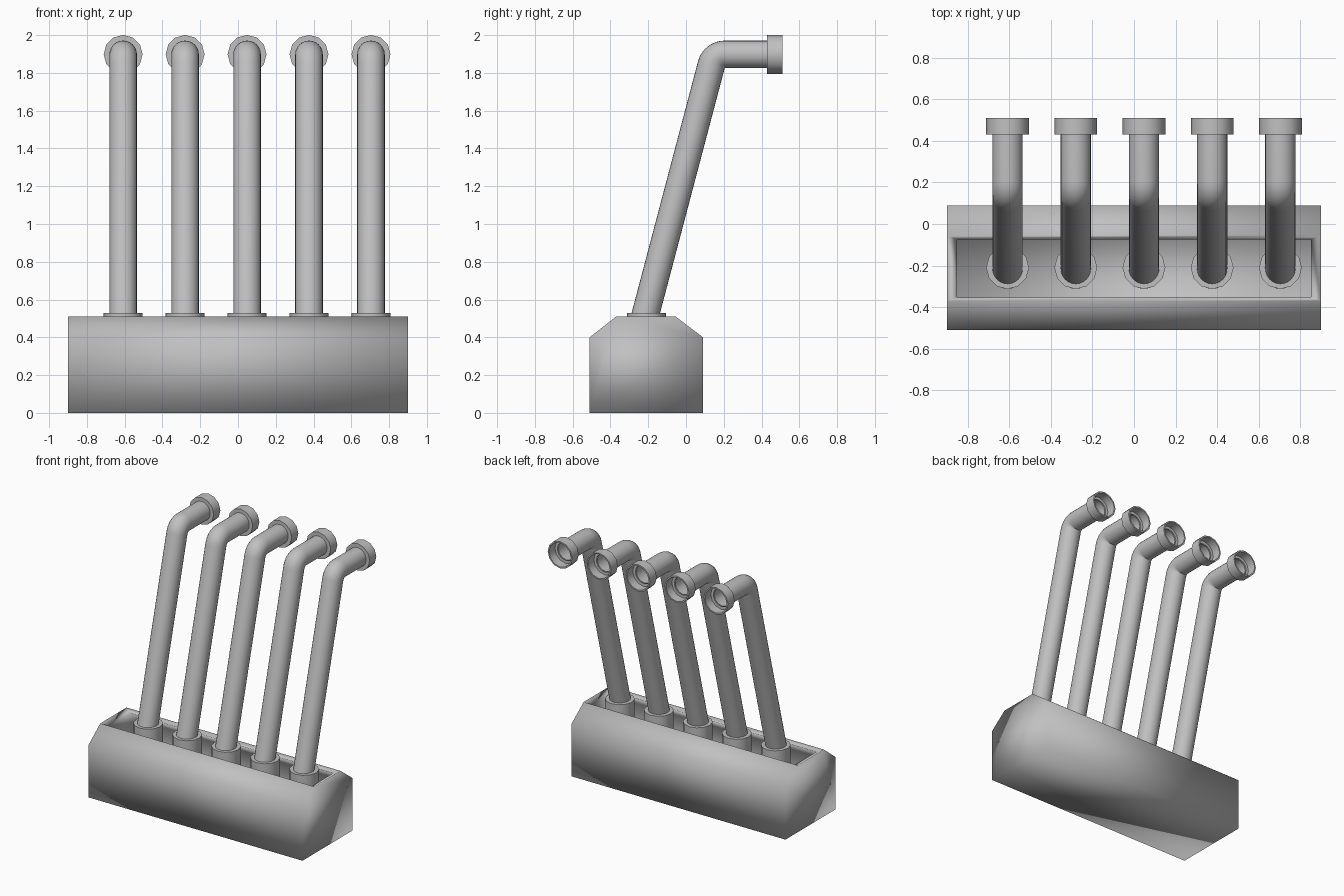
import bpy, bmesh, math
from mathutils import Vector, Matrix

cube = bpy.data.objects.get("Cube")
if cube:
    bpy.data.objects.remove(cube, do_unlink=True)

grey = bpy.data.materials.new("plain grey")
grey.use_nodes = True
COLOUR = (0.53, 0.53, 0.53, 1)
grey.diffuse_color = COLOUR
grey.node_tree.nodes["Principled BSDF"].inputs["Base Color"].default_value = COLOUR


def finish(bm, name, fix_normals=False):
    if fix_normals:
        bmesh.ops.recalc_face_normals(bm, faces=bm.faces)
    mesh = bpy.data.meshes.new(name)
    bm.to_mesh(mesh)
    bm.free()
    mesh.materials.append(grey)
    obj = bpy.data.objects.new(name, mesh)
    bpy.context.collection.objects.link(obj)
    bpy.ops.object.select_all(action="DESELECT")
    obj.select_set(True)
    bpy.context.view_layer.objects.active = obj
    return obj


def skin(rings, bm):
    """Join successive closed rings of points with quads."""
    loops = [[bm.verts.new(p) for p in ring] for ring in rings]
    for a, b in zip(loops, loops[1:]):
        n = len(a)
        for i in range(n):
            j = (i + 1) % n
            bm.faces.new((a[i], a[j], b[j], b[i]))


def lathe(name, profile, matrix, sides=12):
    """Turn a (radius, height) profile around local z."""
    bm = bmesh.new()
    turn = [2 * math.pi * i / sides for i in range(sides)]
    skin([[matrix @ Vector((r * math.cos(t), r * math.sin(t), h)) for t in turn]
          for r, h in profile], bm)
    obj = finish(bm, name)
    bpy.ops.object.shade_smooth_by_angle(angle=math.radians(40))
    return obj


# Trough: chamfered, softly shaded hull with an open top and an inner wall
HALF = 0.9
section = [(0.09, 0.40), (0.09, 0), (-0.51, 0), (-0.51, 0.40)]
rim = [(-0.37, 0.51), (-0.055, 0.51)]
bm = bmesh.new()
ends = [[bm.verts.new((x, y, z)) for y, z in rim[1:] + section + rim[:1]]
        for x in (-HALF, HALF)]
for i in range(len(ends[0]) - 1):
    bm.faces.new((ends[0][i], ends[0][i + 1], ends[1][i + 1], ends[1][i]))
for end in ends:
    bm.faces.new(end)
bmesh.ops.recalc_face_normals(bm, faces=bm.faces)
# make sure the shell points outwards
floor = next(f for f in bm.faces if all(v.co.z < 0.01 for v in f.verts))
if floor.normal.z > 0:
    bmesh.ops.reverse_faces(bm, faces=bm.faces)
trough = finish(bm, "trough")
bpy.ops.object.shade_smooth()
wall = trough.modifiers.new("wall", "SOLIDIFY")
wall.thickness = 0.035
wall.offset = -1
wall.use_even_offset = True

# Shared pipe path in the y-z plane: leaning riser, tight elbow, short outlet
R = 0.073
LEAN = math.atan(0.264)
PIVOT = Vector((0, 0.205, 1.825))
OUT_Z = PIVOT.z + R
ELBOW_STEPS = 8


def pipe_rings(x, sides=24):
    stations = []
    for k in range(ELBOW_STEPS + 1):
        a = math.pi - LEAN - (math.pi / 2 - LEAN) * k / ELBOW_STEPS
        radial = Vector((0, math.cos(a), math.sin(a)))
        stations.append((PIVOT + radial * R, radial))
    riser = Vector((0, math.sin(LEAN), math.cos(LEAN)))
    foot, radial = stations[0]
    stations.insert(0, (foot - riser * (foot.z - 0.42) / riser.z, radial))
    stations.append((Vector((0, 0.44, OUT_Z)), Vector((0, 0, 1))))
    side = Vector((1, 0, 0))
    turn = [2 * math.pi * i / sides for i in range(sides)]
    return [[c + Vector((x, 0, 0)) + (side * math.cos(t) + n * math.sin(t)) * R * 0.999
             for t in turn] for c, n in stations]


# Five identical pipes, each with a base collar and an outlet socket
for i in range(5):
    x = 0.048 + (i - 2) * 0.328
    bm = bmesh.new()
    skin(pipe_rings(x), bm)
    finish(bm, f"pipe_{i + 1}", True)
    bpy.ops.object.shade_smooth_by_angle(angle=math.radians(40))

    lathe(f"base_collar_{i + 1}",
          [(0.103, 0.03), (0.103, 0.53), (0.06, 0.53)],
          Matrix.Translation((x, -0.21, 0)))

    to_back = Matrix.Rotation(-math.pi / 2, 4, "X")
    lathe(f"outlet_socket_{i + 1}",
          [(0.07, 0.44), (0.092, 0.44), (0.092, 0.51), (0.103, 0.51),
           (0.103, 0.43), (0.07, 0.43)][::-1],
          Matrix.Translation((x, 0, OUT_Z)) @ to_back)
